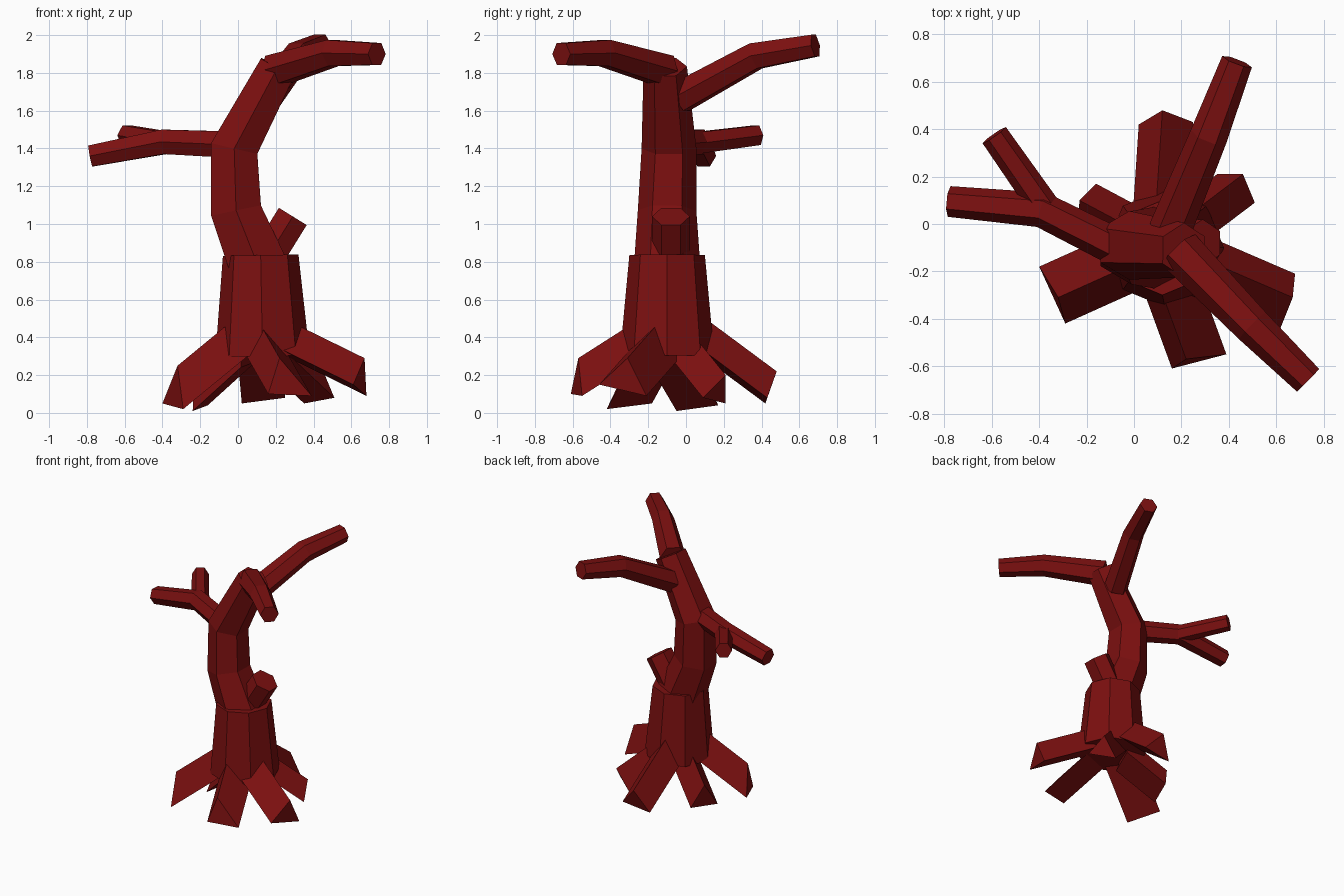
import bpy
import math
from mathutils import Vector

cube = bpy.data.objects.get("Cube")
if cube:
    bpy.data.objects.remove(cube, do_unlink=True)

# Single bark colour
bark = bpy.data.materials.new("dark_red_bark")
bark.use_nodes = True
colour = (0.2, 0.005, 0.005, 1)
bark.diffuse_color = colour
bsdf = bark.node_tree.nodes["Principled BSDF"]
bsdf.inputs["Base Color"].default_value = colour
bsdf.inputs["Roughness"].default_value = 0.9


def add_mesh(name, verts, faces):
    mesh = bpy.data.meshes.new(name)
    mesh.from_pydata(verts, [], faces)
    mesh.materials.append(bark)
    obj = bpy.data.objects.new(name, mesh)
    bpy.context.collection.objects.link(obj)
    return obj


def skin(name, rings):
    """Join equal-sized rings of points into a closed solid."""
    n = len(rings[0])
    verts = [p for ring in rings for p in ring]
    faces = [tuple(reversed(range(n))), tuple(range(len(verts) - n, len(verts)))]
    for r in range(len(rings) - 1):
        for i in range(n):
            j = (i + 1) % n
            faces.append((r * n + i, r * n + j, r * n + n + j, r * n + n + i))
    return add_mesh(name, verts, faces)


def limb(name, points, radii, sides=6, side=None):
    """Faceted tube along a path, with mitred joints."""
    pts = [Vector(p) for p in points]
    rings = []
    for i, p in enumerate(pts):
        before = (p - pts[i - 1]).normalized() if i else Vector()
        after = (pts[i + 1] - p).normalized() if i + 1 < len(pts) else Vector()
        t = (before + after).normalized()
        u = Vector(side) if side else t.cross(Vector((0, 0, 1)))
        u = (u - t * u.dot(t)).normalized()
        v = t.cross(u)
        angles = [math.tau * k / sides for k in range(sides)]
        rings.append([p + radii[i] * (u * math.cos(a) + v * math.sin(a)) for a in angles])
    return skin(name, rings)


# Trunk
AXIS_Y = (0, 1, 0)
limb("trunk_base", [(0.13, -0.1, 0.3), (0.12, -0.1, 0.835)], [0.25, 0.2], 8, AXIS_Y)
limb("trunk_upper",
     [(0.13, -0.1, 0.72), (-0.01, -0.1, 1.07), (-0.02, -0.09, 1.4), (0.21, -0.11, 1.83)],
     [0.18, 0.155, 0.145, 0.115], side=AXIS_Y)
limb("broken_stub", [(0.16, -0.08, 0.83), (0.29, -0.08, 1.04)], [0.1, 0.1], side=AXIS_Y)

# Branches
limb("right_branch", [(-0.03, -0.12, 1.42), (-0.39, 0.06, 1.435), (-0.78, 0.095, 1.36)],
     [0.08, 0.075, 0.065])
limb("right_twig", [(-0.37, 0.06, 1.43), (-0.59, 0.375, 1.47)], [0.065, 0.06])
limb("front_branch", [(0.19, -0.11, 1.81), (0.5, -0.43, 1.905), (0.735, -0.66, 1.9)],
     [0.095, 0.08, 0.067])
limb("back_branch", [(0.15, -0.03, 1.67), (0.315, 0.37, 1.89), (0.435, 0.685, 1.945)],
     [0.09, 0.08, 0.067])

# Roots: triangular prisms rising into the trunk (ridge, two feet, slope)
ROOTS = {
    "front_right_root": ((-0.32, -0.31, 0.25), (-0.4, -0.18, 0.05), (-0.29, -0.42, 0.02), 0.75),
    "front_root": ((0.22, -0.57, 0.29), (0.16, -0.61, 0.1), (0.39, -0.55, 0.09), 0.6),
    "front_left_root": ((0.67, -0.31, 0.29), (0.61, -0.46, 0.15), (0.68, -0.21, 0.09), 0.45),
    "back_left_root": ((0.46, 0.21, 0.2), (0.51, 0.09, 0.08), (0.35, 0.21, 0.05), 0.75),
    "back_root": ((0.12, 0.48, 0.22), (0.25, 0.43, 0.08), (0.02, 0.42, 0.05), 0.74),
    "back_right_root": ((-0.23, 0.1, 0.21), (-0.16, 0.17, 0.04), (-0.24, -0.05, 0.01), 0.8),
}
for name, (ridge, foot_a, foot_b, slope) in ROOTS.items():
    end = [Vector(p) for p in (ridge, foot_a, foot_b)]
    inward = (Vector((0.1, -0.1, 0)) - (end[1] + end[2]) / 2) * 0.85
    inward.z = 0
    inward.z = inward.length * slope
    skin(name, [[p + inward for p in end], end])

# Make all surfaces face outwards
import bmesh
for obj in bpy.context.collection.objects:
    if obj.type == "MESH" and bark.name in obj.data.materials:
        bm = bmesh.new()
        bm.from_mesh(obj.data)
        bmesh.ops.recalc_face_normals(bm, faces=bm.faces)
        bm.to_mesh(obj.data)
        bm.free()
